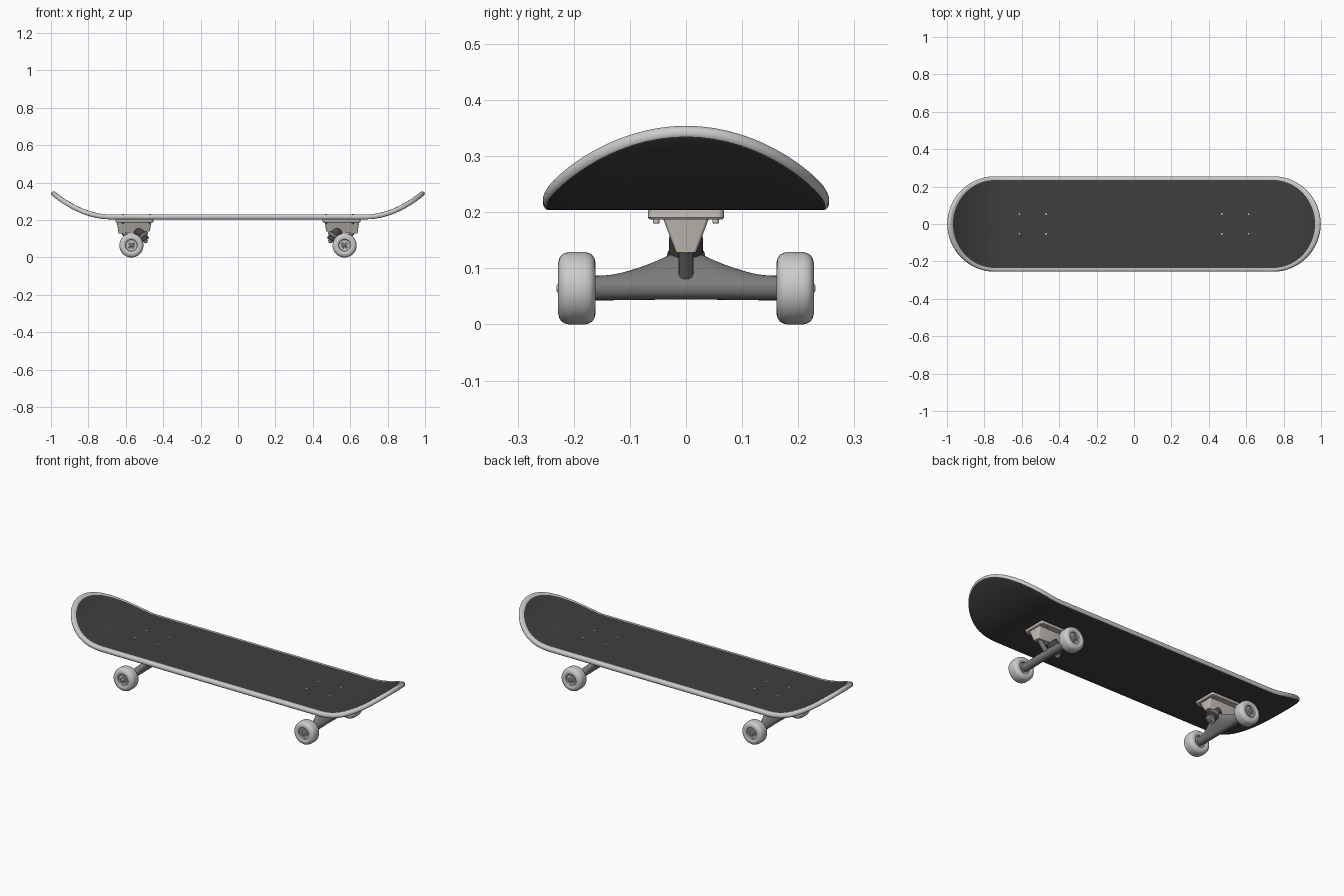
import bpy, bmesh, math
from mathutils import Vector

if "Cube" in bpy.data.objects:
    bpy.data.objects.remove(bpy.data.objects["Cube"])


def material(name, rgb):
    m = bpy.data.materials.new(name)
    m.diffuse_color = (*rgb, 1)
    m.use_nodes = True
    m.node_tree.nodes["Principled BSDF"].inputs["Base Color"].default_value = m.diffuse_color
    return m


GRIP = material("dark_grip", (0.05, 0.05, 0.05))
BASE = material("plate_metal", (0.58, 0.54, 0.49))
DARK = material("hanger_metal", (0.2, 0.2, 0.2))
RUBBER = material("bushing_rubber", (0.07, 0.07, 0.07))


def finish(bm, name, mats=(), angle=35):
    bmesh.ops.remove_doubles(bm, verts=bm.verts, dist=1e-5)
    bmesh.ops.recalc_face_normals(bm, faces=bm.faces)
    me = bpy.data.meshes.new(name)
    bm.to_mesh(me)
    bm.free()
    for m in mats:
        me.materials.append(m)
    for p in me.polygons:
        p.use_smooth = True
    me.set_sharp_from_angle(angle=math.radians(angle))
    ob = bpy.data.objects.new(name, me)
    bpy.context.collection.objects.link(ob)
    return ob


def loft(rings, name, mats=(), caps=True, loop=False):
    """Skin a list of closed point rings."""
    bm = bmesh.new()
    vs = [[bm.verts.new(p) for p in r] for r in rings]
    n = len(rings[0])
    for i in range(len(vs) if loop else len(vs) - 1):
        a, b = vs[i], vs[(i + 1) % len(vs)]
        for j in range(n):
            k = (j + 1) % n
            bm.faces.new((a[j], a[k], b[k], b[j]))
    if caps and not loop:
        bm.faces.new(vs[0])
        bm.faces.new(vs[-1])
    return finish(bm, name, mats)


def turned(profile, origin, axis, name, mats=(), n=24, loop=False):
    """Lathe (distance along axis, radius) pairs around an axis."""
    o, d = Vector(origin), Vector(axis).normalized()
    u = d.orthogonal().normalized()
    v = d.cross(u)
    rings = [[o + d * t + (u * math.cos(2 * math.pi * k / n) + v * math.sin(2 * math.pi * k / n)) * r
              for k in range(n)] for t, r in profile]
    return loft(rings, name, mats, loop=loop)


def rod(a, b, r, name, mats=(), n=20, bevel=0.002):
    d = Vector(b) - Vector(a)
    L = d.length
    return turned([(0, r - bevel), (bevel, r), (L - bevel, r), (L, r - bevel)], a, d, name, mats, n)


# Deck: an edge profile swept round a stadium outline, then bent at both ends
R, CX, BEND, RISE = 0.255, 0.749, 0.68, 0.132
T = 0.026


def bend(x, y, z):
    d = max(0, abs(x) - BEND)
    f = RISE * (d / 0.32) ** 2
    th = math.atan(2 * RISE * d / 0.32 ** 2)
    return (x - math.copysign(math.sin(th) * z, x), y, 0.204 + f + math.cos(th) * z)


flat = [0, 0.05, 0.1, 0.15, 0.2]
edge = [(R - 0.01 + 0.01 * math.cos(a), T / 2 + T / 2 * math.sin(a))
        for a in [math.radians(90 - 22.5 * i) for i in range(9)]]
profile = ([(r, T) for r in flat] + [(0.235, T)] + edge + [(r, 0) for r in reversed(flat)])
outline = []
for i in range(33):
    a = math.radians(-90 + 180 * i / 32)
    outline.append((CX, math.cos(a), math.sin(a)))
side = [0.73, 0.71, 0.69, 0.66, 0.3, 0, -0.3, -0.66, -0.69, -0.71, -0.73]
outline += [(x, 0, 1) for x in side]
outline += [(-cx, -c, -s) for cx, c, s in outline[:33]]
outline += [(-x, 0, -1) for x in side]
bm = bmesh.new()
grid = [[bm.verts.new(bend(cx + c * r, s * r, z)) for r, z in profile] for cx, c, s in outline]
for i in range(len(grid)):
    a, b = grid[i], grid[(i + 1) % len(grid)]
    for j in range(len(profile) - 1):
        f = bm.faces.new((a[j], a[j + 1], b[j + 1], b[j]))
        f.material_index = 0 if 5 <= j < 13 else 1
finish(bm, "deck", [material("deck_edge", (0.6, 0.6, 0.6)), GRIP], 60)


def rounded_rect(x0, x1, w, z, r):
    pts = []
    for cx, cy, a0 in ((x1 - r, w - r, 0), (x0 + r, w - r, 90), (x0 + r, r - w, 180), (x1 - r, r - w, 270)):
        for k in range(5):
            a = math.radians(a0 + 22.5 * k)
            pts.append((cx + r * math.cos(a), cy + r * math.sin(a), z))
    return pts


def truck(sx, end):
    S = lambda p: (sx * p[0], p[1], p[2])

    # Mounting plate and its tapered body
    plate = [rounded_rect(0.453 + e, 0.655 - e, 0.068 - e, z, 0.012)
             for e, z in ((0, 0.206), (0, 0.191), (0.003, 0.187))]
    loft([[S(p) for p in r] for r in plate], end + "_base_plate", [BASE])
    top = rounded_rect(0.463, 0.648, 0.041, 0.189, 0.006)
    low = rounded_rect(0.472, 0.638, 0.018, 0.128, 0.006)
    low = [(x, y, z + (0.638 - x) * 0.07) for x, y, z in low]
    loft([[S(p) for p in r] for r in (top, low)], end + "_base_body", [BASE])

    # Hanger: round axle housing drawn up into a fin towards the kingpin
    rings = []
    for i in range(-16, 17):
        y = 0.165 * i / 16
        g = min(0.75, max(0, 1 - abs(y) / 0.15) ** 1.5)
        rr = 0.022 - 0.002 * g
        ring = []
        for k in range(24):
            a = 2 * math.pi * k / 24
            c, s = math.cos(a), math.sin(a)
            w = max(0, -0.6 * c + 0.8 * s) * 0.072 * g
            ring.append(S((0.57 + rr * c - 0.6 * w, y, 0.065 + rr * s + 0.8 * w)))
        rings.append(ring)
    loft(rings, end + "_hanger", [DARK])
    rod(S((0.572, 0, 0.086)), S((0.616, 0, 0.138)), 0.013, end + "_pivot", [DARK], bevel=0.004)

    # Kingpin stack
    a, b = Vector((0.537, 0, 0.155)), Vector((0.488, 0, 0.078))
    for part, t0, t1, r, m in (("upper_bushing", 0, 0.4, 0.03, RUBBER), ("hanger_ring", 0.38, 0.6, 0.034, DARK),
                               ("lower_bushing", 0.58, 0.8, 0.025, RUBBER), ("washer", 0.8, 0.84, 0.026, BASE),
                               ("kingpin", 0.3, 1.0, 0.007, BASE)):
        rod(S(a.lerp(b, t0)), S(a.lerp(b, t1)), r, f"{end}_{part}", [m])
    rod(S(a.lerp(b, 0.84)), S(a.lerp(b, 0.95)), 0.013, end + "_kingpin_nut", [BASE], n=6)

    # Axle, wheels, bearings and nuts
    c = (sx * 0.57, 0, 0.0645)
    rod((c[0], -0.231, c[2]), (c[0], 0.231, c[2]), 0.006, end + "_axle")
    half = [(0.0, 0.0645), (0.014, 0.0645), (0.021, 0.063), (0.027, 0.0595), (0.031, 0.054),
            (0.0335, 0.045), (0.0325, 0.037), (0.029, 0.032), (0.021, 0.030), (0.021, 0.012)]
    prof = [(-t, r) for t, r in reversed(half[1:])] + half
    for s, sd in ((-1, "front"), (1, "back")):
        o = (c[0], s * 0.1945, c[2])
        turned(prof, o, (0, s, 0), f"{end}_{sd}_wheel", n=32, loop=True)
        for t in (-1, 1):
            y = s * 0.1945 + t * 0.021
            turned([(0, 0.023), (0.004, 0.023), (0.004, 0.0195), (0.002, 0.019), (0.002, 0.014),
                    (0.005, 0.013), (0.005, 0.006)], (c[0], y, c[2]), (0, t, 0),
                   f"{end}_{sd}_bearing", [BASE])
        rod((c[0], s * 0.218, c[2]), (c[0], s * 0.229, c[2]), 0.010, f"{end}_{sd}_axle_nut", n=6)

    # Deck bolts
    for x in (0.47, 0.614):
        for y in (-0.053, 0.053):
            rod(S((x, y, 0.18)), S((x, y, 0.2315)), 0.006, end + "_bolt", n=12, bevel=0.001)


truck(1, "right")
truck(-1, "left")
